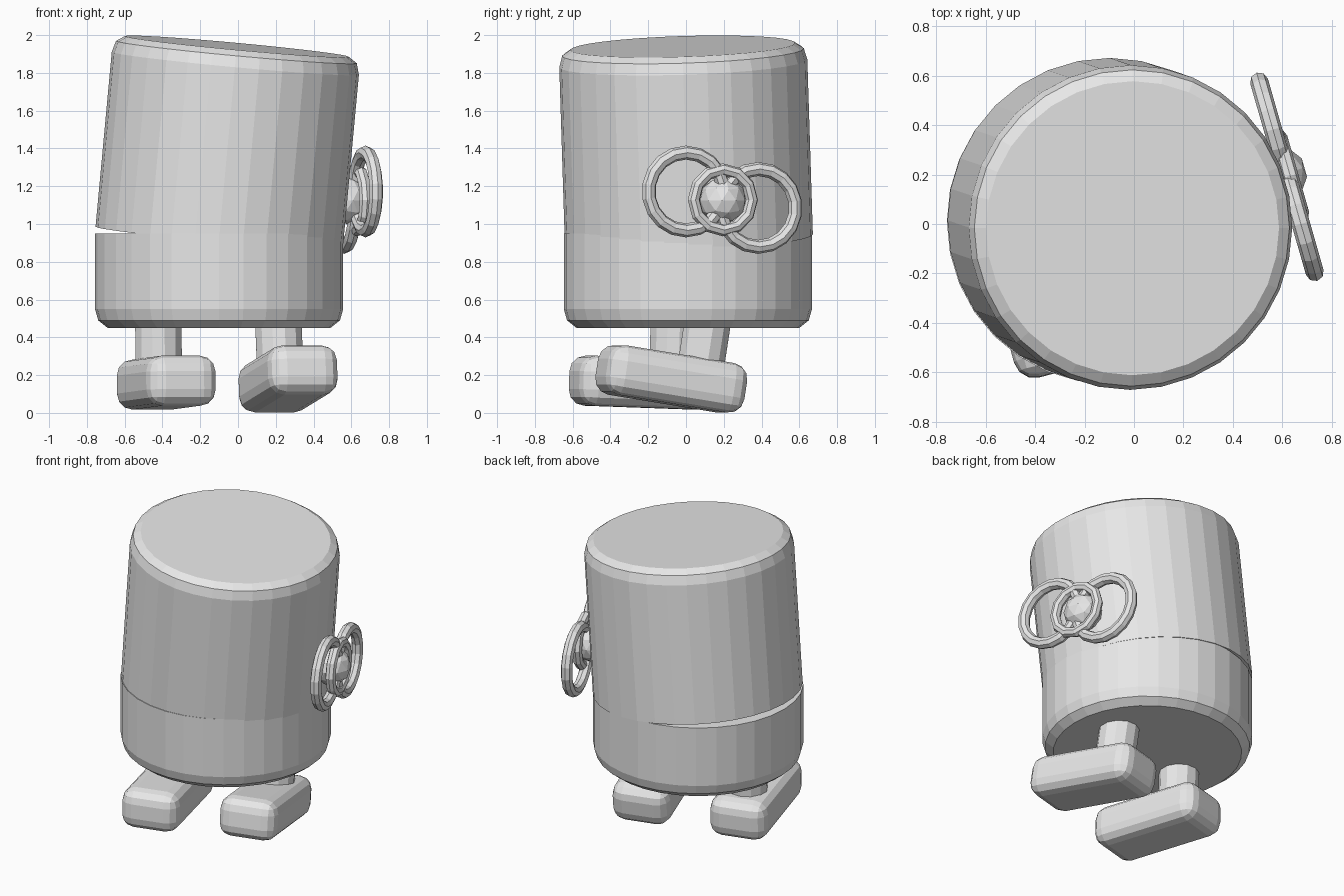
import bpy, bmesh
from math import radians, cos, sin, pi
from mathutils import Matrix, Vector, Euler

cube = bpy.data.objects.get("Cube")
if cube:
    bpy.data.objects.remove(cube, do_unlink=True)

GREY = (0.8, 0.8, 0.8, 1.0)
grey = bpy.data.materials.new("plain_grey")
grey.use_nodes = True
grey.diffuse_color = GREY
grey.node_tree.nodes["Principled BSDF"].inputs["Base Color"].default_value = GREY


def finish(name, bm, matrix):
    """Turn a bmesh into a named, placed object."""
    bmesh.ops.recalc_face_normals(bm, faces=bm.faces)
    mesh = bpy.data.meshes.new(name)
    bm.to_mesh(mesh)
    bm.free()
    mesh.materials.append(grey)
    obj = bpy.data.objects.new(name, mesh)
    obj.matrix_world = matrix
    bpy.context.collection.objects.link(obj)
    return obj


def place(loc, rot=(0, 0, 0)):
    angles = [radians(a) for a in rot]
    return Matrix.Translation(loc) @ Euler(angles).to_matrix().to_4x4()


def lathe(name, profile, matrix, sides=32):
    """Closed solid of revolution from (radius, height) pairs."""
    bm = bmesh.new()
    rings = []
    for r, z in profile:
        rings.append([bm.verts.new((r * cos(2 * pi * i / sides),
                                    r * sin(2 * pi * i / sides), z))
                      for i in range(sides)])
    for low, high in zip(rings, rings[1:]):
        for i in range(sides):
            j = (i + 1) % sides
            bm.faces.new((low[i], low[j], high[j], high[i]))
    bm.faces.new(rings[0])
    bm.faces.new(rings[-1])
    return finish(name, bm, matrix)


def ring(name, loc, rot, major, minor, segments=18, sides=8):
    """Faceted torus lying around its local z axis."""
    bm = bmesh.new()
    loops = []
    for i in range(segments):
        turn = Matrix.Rotation(2 * pi * i / segments, 3, 'Z')
        loops.append([bm.verts.new(turn @ Vector((major + minor * cos(2 * pi * k / sides), 0,
                                                  minor * sin(2 * pi * k / sides))))
                      for k in range(sides)])
    for i in range(segments):
        a, b = loops[i], loops[(i + 1) % segments]
        for k in range(sides):
            m = (k + 1) % sides
            bm.faces.new((a[k], b[k], b[m], a[m]))
    return finish(name, bm, place(loc, rot))


# Body: short lower cup and tilted upper lid, leaving a thin mouth gap
lathe("lower_body", [(0.59, 0.45), (0.64, 0.49), (0.657, 0.55), (0.657, 0.95)],
      place((-0.10, 0.01, 0)))
lathe("upper_body", [(0.657, 0), (0.657, 0.93), (0.64, 0.99), (0.595, 1.02)],
      place((-0.10, 0.015, 0.925), (1.8, 5.3, 0)))

# Feet with rounded edges, each carrying its leg
for side, loc, pitch in (("right", (-0.38, -0.22, 0.16), -2),
                         ("left", (0.265, -0.078, 0.18), -9)):
    base = place(loc, (pitch, 0, 15))
    bm = bmesh.new()
    bmesh.ops.create_cube(bm, size=1)
    bmesh.ops.scale(bm, vec=(0.38, 0.77, 0.265), verts=bm.verts)
    bmesh.ops.bevel(bm, geom=bm.edges[:], offset=0.085, segments=3,
                    profile=0.5, affect='EDGES')
    finish(side + "_foot", bm, base)
    lathe(side + "_leg", [(0.127, 0), (0.127, 0.36)],
          base @ Matrix.Translation((0, 0.15, 0)), 12)

# Bow on the side: two loops, a knot ring and a faceted bead
BOW_ROT = (0, 90, 16)
ring("bow_front_loop", (0.675, 0.0, 1.172), BOW_ROT, 0.206, 0.037)
ring("bow_back_loop", (0.562, 0.382, 1.085), BOW_ROT, 0.206, 0.037)
ring("bow_knot_ring", (0.632, 0.195, 1.128), BOW_ROT, 0.16, 0.033, segments=12)
bm = bmesh.new()
bmesh.ops.create_icosphere(bm, subdivisions=2, radius=0.125)
finish("bow_bead", bm, place((0.575, 0.195, 1.125), (0, 0, 16)))
